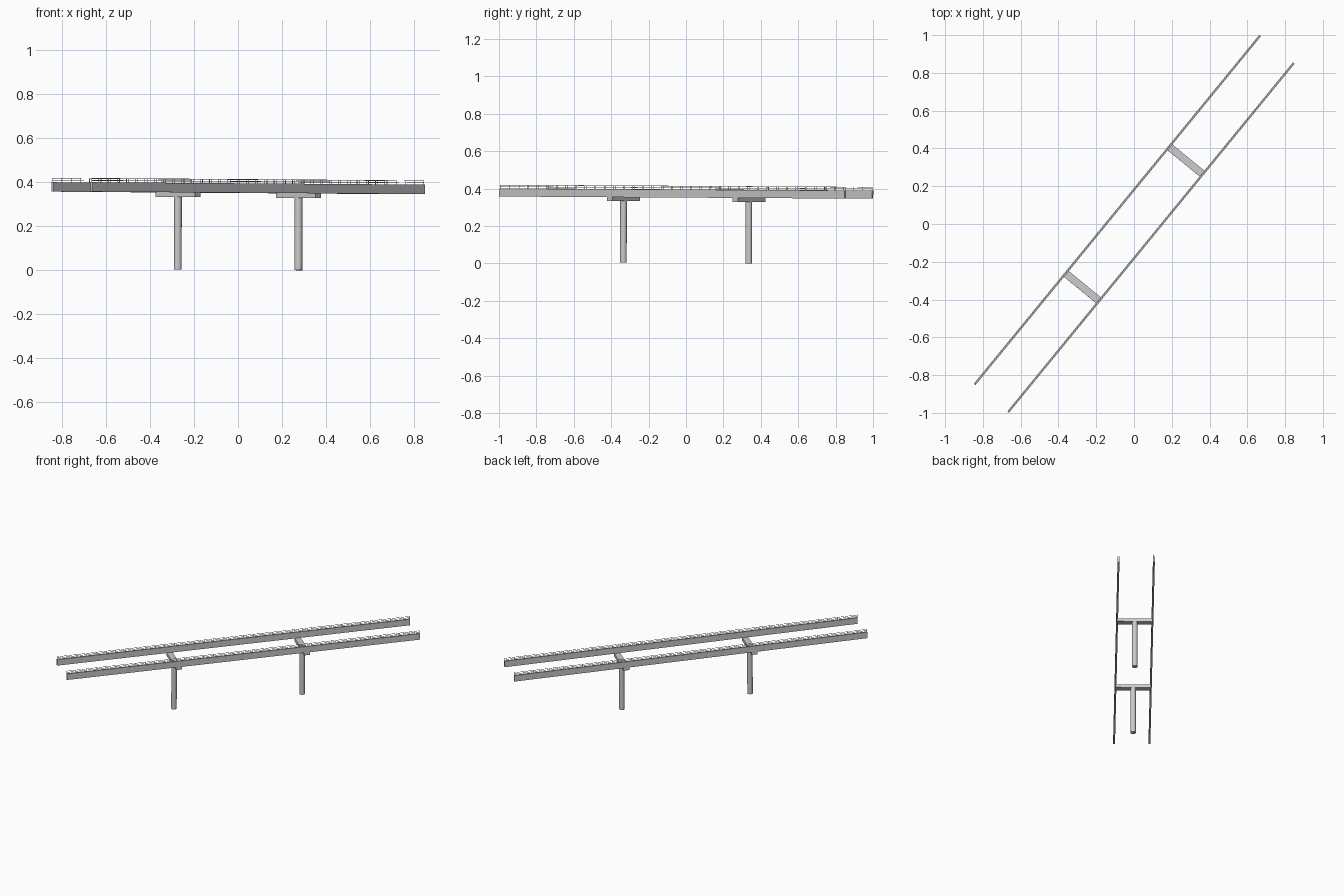
import bpy, math
from mathutils import Matrix, Vector

if "Cube" in bpy.data.objects:
    bpy.data.objects.remove(bpy.data.objects["Cube"])

HALF = 1.193      # half length of the bridge
OFF = 0.115       # girder offset from the centre line
BOT, TOP = 0.352, 0.395
BASE = 0.0022
# bridge runs along local x, slightly downhill, then turned in plan
PLACE = Matrix.Rotation(math.radians(50.7), 4, 'Z') @ Matrix.Rotation(0.0046, 4, 'Y')


def finish(name):
    o = bpy.context.object
    o.name = name
    return o


def box(name, lo, hi):
    lo, hi = Vector(lo), Vector(hi)
    bpy.ops.mesh.primitive_cube_add(size=1)
    o = finish(name)
    o.data.transform(PLACE @ Matrix.Translation((lo + hi) / 2) @ Matrix.Diagonal((*(hi - lo), 1)))
    return o


# piers with cross beams
for i, x in enumerate((-0.433, 0.433)):
    bpy.ops.mesh.primitive_cylinder_add(vertices=24, radius=0.018, depth=0.335 - BASE)
    o = finish(f"pier_column_{i}")
    o.data.transform(PLACE @ Matrix.Translation((x, 0, (0.335 + BASE) / 2)))
    bpy.ops.object.shade_smooth_by_angle()
    box(f"pier_cap_{i}", (x - 0.02, -0.116, 0.331), (x + 0.02, 0.116, BOT + 0.001))

# girders with guard rails
R = 0.001
POSTS = 37
for side, s in (("left", 1), ("right", -1)):
    y = s * OFF
    box(f"girder_{side}", (-HALF, y - 0.006, BOT), (HALF, y + 0.006, TOP))
    for label, z in (("middle", 0.404), ("top", 0.413)):
        box(f"{label}_rail_{side}", (-HALF, y - R, z - R), (HALF, y + R, z + R))
    post = box(f"rail_posts_{side}", (-HALF, y - R, TOP - 0.002), (-HALF + 2 * R, y + R, 0.414))
    m = post.modifiers.new("repeat", 'ARRAY')
    m.count = POSTS
    m.use_relative_offset = False
    m.use_constant_offset = True
    m.constant_offset_displace = PLACE.to_3x3() @ Vector(((2 * HALF - 2 * R) / (POSTS - 1), 0, 0))
